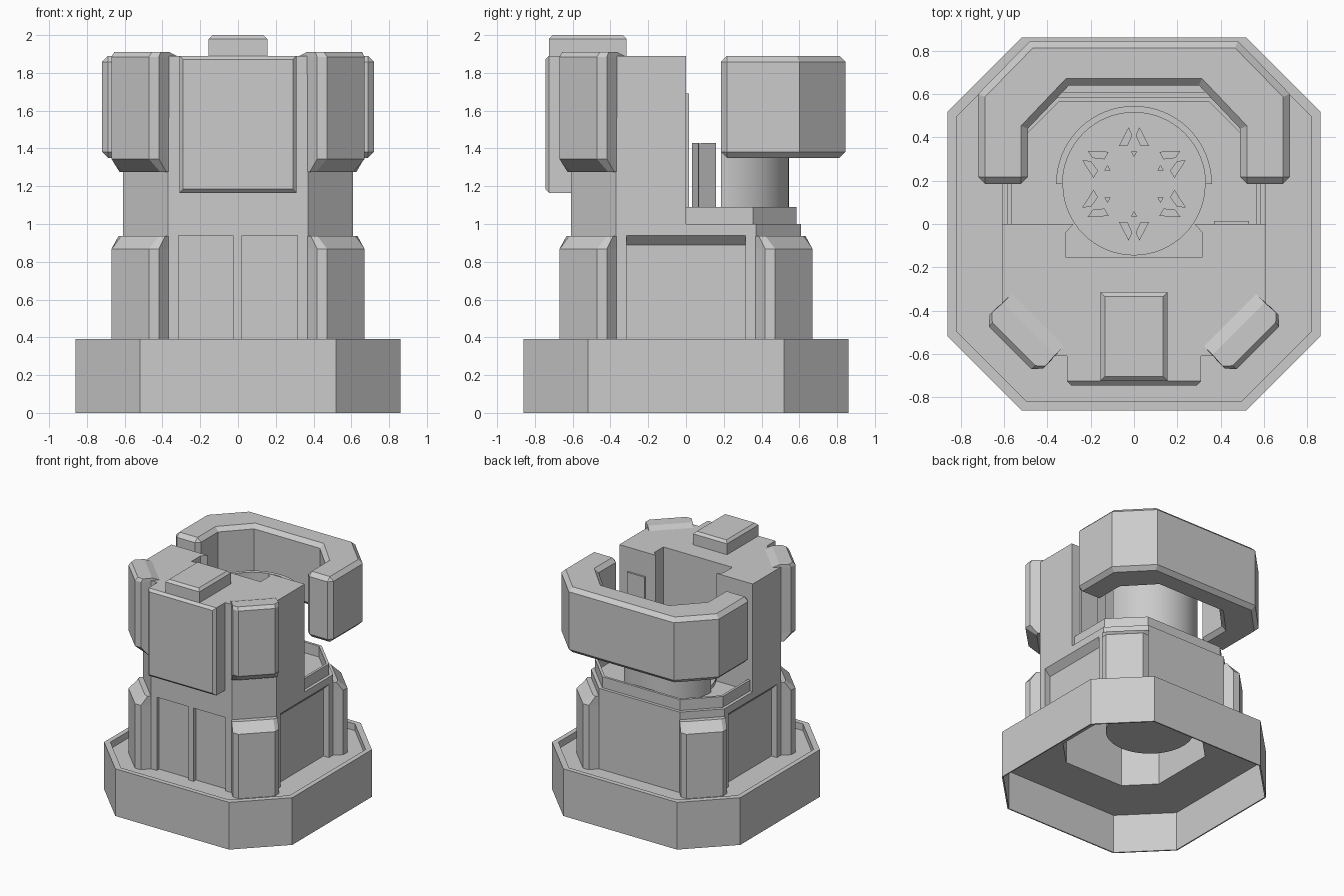
import bpy, bmesh
from math import pi, cos, sin, sqrt
from mathutils import Vector

if "Cube" in bpy.data.objects:
    bpy.data.objects.remove(bpy.data.objects["Cube"])


def make(name, bm, smooth=False):
    bmesh.ops.recalc_face_normals(bm, faces=bm.faces[:])
    me = bpy.data.meshes.new(name)
    bm.to_mesh(me)
    bm.free()
    ob = bpy.data.objects.new(name, me)
    bpy.context.collection.objects.link(ob)
    if smooth:
        bpy.context.view_layer.objects.active = ob
        bpy.ops.object.select_all(action='DESELECT')
        ob.select_set(True)
        bpy.ops.object.shade_smooth_by_angle()
    return ob


def loft(name, rings, smooth=False, bevel=None, width=0.03):
    """Skin closed rings of equal length; bevel is an edge filter."""
    bm = bmesh.new()
    vs = [[bm.verts.new(p) for p in r] for r in rings]
    n = len(vs[0])
    for a, b in zip(vs, vs[1:]):
        for i in range(n):
            j = (i + 1) % n
            bm.faces.new((a[i], a[j], b[j], b[i]))
    bm.faces.new(vs[0][::-1])
    bm.faces.new(vs[-1])
    bmesh.ops.recalc_face_normals(bm, faces=bm.faces[:])
    if bevel:
        edges = [e for e in bm.edges if bevel(e)]
        bmesh.ops.bevel(bm, geom=edges, offset=width, segments=1, affect='EDGES')
    return make(name, bm, smooth)


def prism(name, pts, z0, z1, **kw):
    return loft(name, [[(x, y, z) for x, y in pts] for z in (z0, z1)], **kw)


def box(name, x0, x1, y0, y1, z0, z1, **kw):
    return prism(name, [(x0, y0), (x1, y0), (x1, y1), (x0, y1)], z0, z1, **kw)


def octagon(a, c):
    return [(a, -c), (a, c), (c, a), (-c, a), (-a, c), (-a, -c), (-c, -a), (c, -a)]


def mirror_x(pts):
    return pts + [(-x, y) for x, y in reversed(pts)]


def circle(r, n, cy, a0=0.0, a1=2 * pi, end=False):
    m = n - 1 if end else n
    return [(r * cos(a0 + (a1 - a0) * i / m), cy + r * sin(a0 + (a1 - a0) * i / m)) for i in range(n)]


def cut(ob, *cutters):
    for c in cutters:
        c.hide_render = True
        m = ob.modifiers.new('cut', 'BOOLEAN')
        m.operation, m.solver, m.object = 'DIFFERENCE', 'EXACT', c
        bpy.context.view_layer.objects.active = ob
        bpy.ops.object.modifier_apply(modifier=m.name)
        bpy.data.objects.remove(c)


# Hollow octagonal base tray with raised rim and centre opening
base = prism('base_tray', octagon(.86, .52), 0, .39)
cut(base, prism('c', octagon(.82, .495), .335, .6),
    prism('c', octagon(.85, .514), -.2, .322),
    prism('c', octagon(.47, .27), .2, .5))

# Lower body: hollow octagon with recessed front and side panels
body = prism('lower_body', octagon(.61, .37), .334, 1.0)
cut(body, prism('c', octagon(.47, .27), .2, .93),
    box('c', -.315, -.027, -.7, -.58, .2, .94),
    box('c', .022, .315, -.7, -.58, .2, .94))
for s in (-1, 1):
    prof = [(.7, .2), (.56, .2), (.56, .89), (.61, .94), (.7, .94)]
    cut(body, loft('c', [[(s * x, y, z) for x, z in prof] for y in (-.315, .315)]))

# Upper block with rear notch for the sleeve
prism('upper_block', mirror_x([(.37, -.61), (.61, -.37), (.61, 0), (.28, 0),
                               (.315, -.04), (.315, -.155)]), 1.0, 1.89)
box('rear_plate', .37, .53, -.01, .015, 1.09, 1.69)

# Thin collar around the rear deck
prism('deck_collar', mirror_x([(.585, 0), (.585, .355), (.355, .585)])
      + mirror_x([(.565, 0), (.565, .345), (.345, .565)])[::-1], .99, 1.09)


# Corner pods: rings of (height, outward factor, inner depth)
def pod(name, sx, sy, rings):
    n = Vector((sx, sy, 0)) / sqrt(2)
    t = Vector((-sy, sx, 0)) / sqrt(2)
    out = []
    for z, f, d0 in rings:
        prof = [(-.17, d0), (-.175, .075 * f), (-.14, .115 * f),
                (.14, .115 * f), (.175, .075 * f), (.17, d0)]
        out.append([n * (.693 + d) + t * u + Vector((0, 0, z)) for u, d in prof])
    loft(name, out)


for sx in (-1, 1):
    for sy in (-1, 1):
        pod('lower_corner_pod', sx, sy, [(.334, 1, -.01), (.867, 1, -.01), (.937, .35, -.01)])
    pod('upper_corner_pod', sx, -1, [(1.275, .25, -.01), (1.345, 1, -.01),
                                     (1.885, 1, -.08), (1.91, .8, -.01)])

# Front panel and top cap
box('front_panel', -.31, .31, -.745, -.6, 1.165, 1.89, width=.02,
    bevel=lambda e: all(v.co.y < -.7 for v in e.verts))
box('top_cap', -.155, .155, -.725, -.315, 1.88, 2.0, width=.02,
    bevel=lambda e: all(v.co.z > 1.95 for v in e.verts))

# Low core disc with a tall half-round sleeve behind it
prism('core_disc', circle(.33, 64, .185), .4, 1.03, smooth=True)
prism('half_sleeve', circle(.36, 33, .185, 0, pi, True)
      + circle(.33, 33, .185, pi, 0, True), .99, 1.6, smooth=True)

# Six upright chevron posts and small triangular rods standing on the disc
chev = [(0, .12), (.07, .2), (.035, .26), (.01, .26), (.035, .2), (0, .16)]
chev = [(0, .13), (.075, .215), (.035, .26), (.008, .215), (.03, .205), (0, .165)]
chev = [(.03, .14), (.075, .2), (.03, .265), (.012, .265), (0, .235),
        (.035, .195), (.015, .165)]
for k in range(6):
    a = k * pi / 3

    def turn(pts):
        return [(x * cos(a) - y * sin(a), .185 + x * sin(a) + y * cos(a)) for x, y in pts]
    post = [(.07, .175), (.025, .262), (.008, .225), (.03, .175)]
    for s in (-1, 1):
        prism('chevron_post', turn([(s * x, y) for x, y in post]), 1.0, 1.43)
    prism('rod', turn([(-.015, .15), (.015, .15), (0, .125)]), 1.0, 1.43)

# Wrap-around guard, bevelled except on its vertical bends
outer = [(.72, .185), (.72, .6), (.48, .845)]
inner = [(.49, .185), (.49, .44), (.3, .64)]
prism('wrap_guard', mirror_x(outer) + mirror_x(inner)[::-1], 1.35, 1.89, width=.032,
      bevel=lambda e: abs(e.verts[0].co.z - e.verts[1].co.z) < .01 or e.verts[0].co.y < .3)
